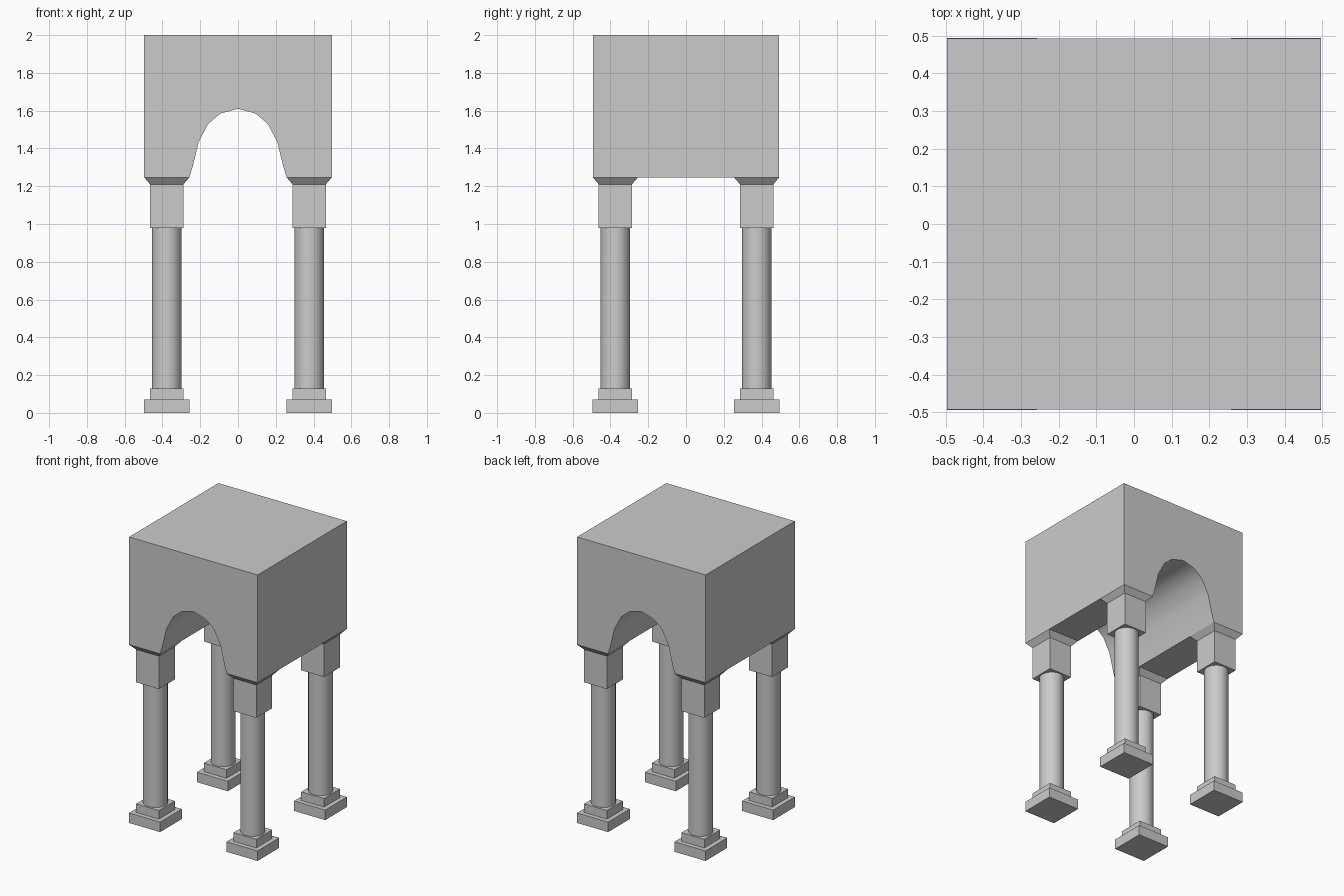
import bpy
import bmesh
import math

if "Cube" in bpy.data.objects:
    bpy.data.objects.remove(bpy.data.objects["Cube"], do_unlink=True)

# Single stone material
stone = bpy.data.materials.new("grey_stone")
stone.use_nodes = True
color = (0.6, 0.6, 0.6, 1)
stone.diffuse_color = color
stone.node_tree.nodes["Principled BSDF"].inputs["Base Color"].default_value = color

HALF_X, HALF_Y = 0.497, 0.493
LEG_X, LEG_Y = 0.377, 0.374
FOOT, NECK, SHAFT_R = 0.12, 0.088, 0.078
Z_PLINTH, Z_STEP, Z_SHAFT, Z_CAP, Z_BLOCK = 0.07, 0.13, 0.98, 1.21, 1.247


def finish(bm, name, smooth=False):
    bmesh.ops.recalc_face_normals(bm, faces=bm.faces)
    mesh = bpy.data.meshes.new(name)
    bm.to_mesh(mesh)
    bm.free()
    mesh.materials.append(stone)
    obj = bpy.data.objects.new(name, mesh)
    bpy.context.collection.objects.link(obj)
    if smooth:
        bpy.ops.object.select_all(action="DESELECT")
        obj.select_set(True)
        bpy.context.view_layer.objects.active = obj
        bpy.ops.object.shade_smooth_by_angle(angle=math.radians(35))
    return obj


def square_stack(name, x, y, sections):
    """Square block lofted through (half width, height) sections."""
    bm = bmesh.new()
    rings = [[bm.verts.new((x + sx * h, y + sy * h, z))
              for sx, sy in ((-1, -1), (1, -1), (1, 1), (-1, 1))]
             for h, z in sections]
    for low, high in zip(rings, rings[1:]):
        for i in range(4):
            j = (i + 1) % 4
            bm.faces.new((low[i], low[j], high[j], high[i]))
    bm.faces.new(rings[0][::-1])
    bm.faces.new(rings[-1])
    return finish(bm, name)


def shaft(name, x, y):
    bm = bmesh.new()
    bmesh.ops.create_cone(bm, cap_ends=True, segments=32, radius1=SHAFT_R,
                          radius2=SHAFT_R, depth=Z_SHAFT - Z_STEP)
    bmesh.ops.translate(bm, verts=bm.verts, vec=(x, y, (Z_SHAFT + Z_STEP) / 2))
    return finish(bm, name, smooth=True)


# Upper block: arched front profile extruded from front to back
half_arch = [(0.257, Z_BLOCK), (0.24, 1.305), (0.208, 1.435),
             (0.158, 1.53), (0.093, 1.585)]
arch = [(-x, z) for x, z in half_arch] + [(0, 1.61)] + half_arch[::-1]
profile = arch + [(HALF_X, Z_BLOCK), (HALF_X, 2), (-HALF_X, 2), (-HALF_X, Z_BLOCK)]
bm = bmesh.new()
front = bm.faces.new([bm.verts.new((x, -HALF_Y, z)) for x, z in profile])
new = bmesh.ops.extrude_face_region(bm, geom=[front], use_keep_orig=True)["geom"]
bmesh.ops.translate(bm, vec=(0, 2 * HALF_Y, 0),
                    verts=[v for v in new if isinstance(v, bmesh.types.BMVert)])
finish(bm, "arched_block", smooth=True)

# Four columns: stepped base, round shaft, flared capital
for side, sx in (("left", 1), ("right", -1)):
    for end, sy in (("front", -1), ("back", 1)):
        x, y, tag = sx * LEG_X, sy * LEG_Y, f"{end}_{side}"
        square_stack(f"base_{tag}", x, y, [(FOOT, 0), (FOOT, Z_PLINTH),
                                           (NECK, Z_PLINTH), (NECK, Z_STEP)])
        shaft(f"shaft_{tag}", x, y)
        square_stack(f"capital_{tag}", x, y, [(NECK, Z_SHAFT), (NECK, Z_CAP),
                                              (FOOT, Z_BLOCK)])
